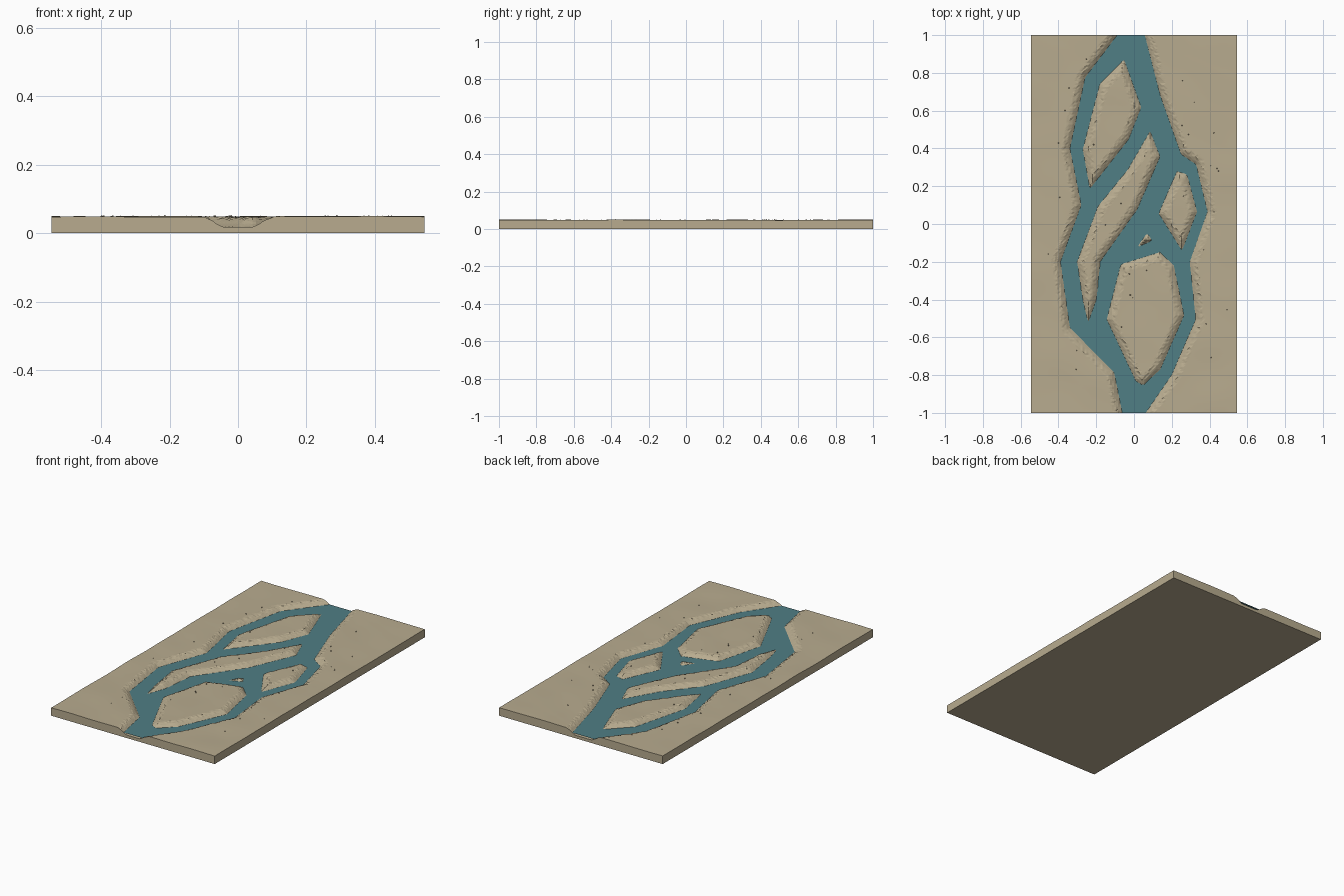
import bpy, bmesh, math, random
from mathutils import Vector, noise

if "Cube" in bpy.data.objects:
    bpy.data.objects.remove(bpy.data.objects["Cube"])

random.seed(4)
W, H = 0.545, 1.0          # half size of the slab
NX, NY = 104, 190          # terrain cells
WATER = 0.028

# River outline, then the islands standing in it
RIVER = [(-.10, 1.2), (-.09, 1), (-.26, .775), (-.34, .40), (-.28, .10), (-.39, -.20),
         (-.34, -.55), (-.106, -.786), (-.063, -1), (-.06, -1.2), (.06, -1.2), (.063, -1),
         (.20, -.80), (.328, -.505), (.296, -.20), (.39, .066), (.33, .315), (.25, .37),
         (.14, .68), (.058, 1), (.05, 1.2)]
ISLANDS = [
    [(-.053, .87), (.037, .617), (-.03, .447), (-.233, .188), (-.27, .395), (-.18, .74)],
    [(.085, .49), (.137, .357), (.016, .077), (-.18, -.20), (-.20, -.40), (-.243, -.52),
     (-.27, -.40), (-.30, -.20), (-.19, .093), (-.03, .29)],
    [(.228, .278), (.28, .262), (.333, .066), (.254, -.14), (.132, .056)],
    [(.069, -.05), (.095, -.087), (.016, -.124)],
    [(-.069, -.214), (.138, -.15), (.21, -.22), (.264, -.484), (.138, -.77),
     (.048, -.854), (.01, -.83), (-.143, -.505)],
]
EDGES = [(a, b) for p in [RIVER] + ISLANDS for a, b in zip(p, p[1:] + p[:1])]


def shore_distance(x, y):
    """Distance to the nearest shore, negative over water."""
    best, wet = 9.0, False
    for (ax, ay), (bx, by) in EDGES:
        dx, dy = bx - ax, by - ay
        t = max(0, min(1, ((x - ax) * dx + (y - ay) * dy) / (dx * dx + dy * dy)))
        best = min(best, (x - ax - t * dx) ** 2 + (y - ay - t * dy) ** 2)
        if (ay > y) != (by > y) and x < ax + dx * (y - ay) / dy:
            wet = not wet
    return -math.sqrt(best) if wet else math.sqrt(best)


def height(x, y):
    d = shore_distance(x, y)
    if d < 0:
        return WATER - min(0.010, -d * 0.5)
    land = 0.0485 + 0.003 * noise.noise(Vector((x * 4 - y, y * 5 + x * 2, 0)))
    t = min(1, d / 0.045)
    rough = random.uniform(-1, 1) * 0.004 * math.sin(math.pi * t)
    return min(0.052, WATER + (land - WATER) * (1 - (1 - t) ** 2) + rough * t)


def material(name, rgb):
    m = bpy.data.materials.new(name)
    m.diffuse_color = (*rgb, 1)
    m.use_nodes = True
    m.node_tree.nodes["Principled BSDF"].inputs["Base Color"].default_value = m.diffuse_color
    return m


def finish(name, bm, mat):
    me = bpy.data.meshes.new(name)
    bm.to_mesh(me)
    bm.free()
    me.materials.append(mat)
    ob = bpy.data.objects.new(name, me)
    bpy.context.collection.objects.link(ob)
    return ob


def grid():
    bm = bmesh.new()
    bmesh.ops.create_grid(bm, x_segments=NX, y_segments=NY, size=1)
    for v in bm.verts:
        v.co.x *= W
        v.co.y *= H
    return bm


sand = material("sand", (0.48, 0.41, 0.275))
blue = material("water", (0.08, 0.21, 0.235))
stone = material("stone", (0.30, 0.25, 0.17))

# Terrain surface with carved channels
land = grid()
for v in land.verts:
    v.co.z = height(v.co.x, v.co.y)

# Water sheet: the terrain cells lying below the water level
water = land.copy()
dry = [f for f in water.faces if min(v.co.z for v in f.verts) >= WATER]
bmesh.ops.delete(water, geom=dry, context='FACES')
for v in water.verts:
    v.co.z = WATER
finish("river_water", water, blue)

# Slab sides and underside
rim = [e for e in land.edges if e.is_boundary]
skirt = bmesh.ops.extrude_edge_only(land, edges=rim)["geom"]
for v in skirt:
    if isinstance(v, bmesh.types.BMVert):
        v.co.z = 0
bmesh.ops.contextual_create(land, geom=[e for e in skirt if isinstance(e, bmesh.types.BMEdge)
                                        and all(v.co.z == 0 for v in e.verts)])
bmesh.ops.triangulate(land, faces=[f for f in land.faces if len(f.verts) == 4])
bmesh.ops.recalc_face_normals(land, faces=land.faces[:])
finish("river_bed_terrain", land, sand)

# Scattered pebbles on the dry land
pebbles = bmesh.new()
count = 0
while count < 30:
    x, y = random.uniform(-.5, .5), random.uniform(-.93, .93)
    if 0.04 < shore_distance(x, y) < 0.2:
        made = bmesh.ops.create_icosphere(pebbles, subdivisions=1,
                                          radius=random.uniform(.002, .004))["verts"]
        bmesh.ops.translate(pebbles, verts=made, vec=(x, y, 0.049))
        count += 1
finish("pebbles", pebbles, stone)
